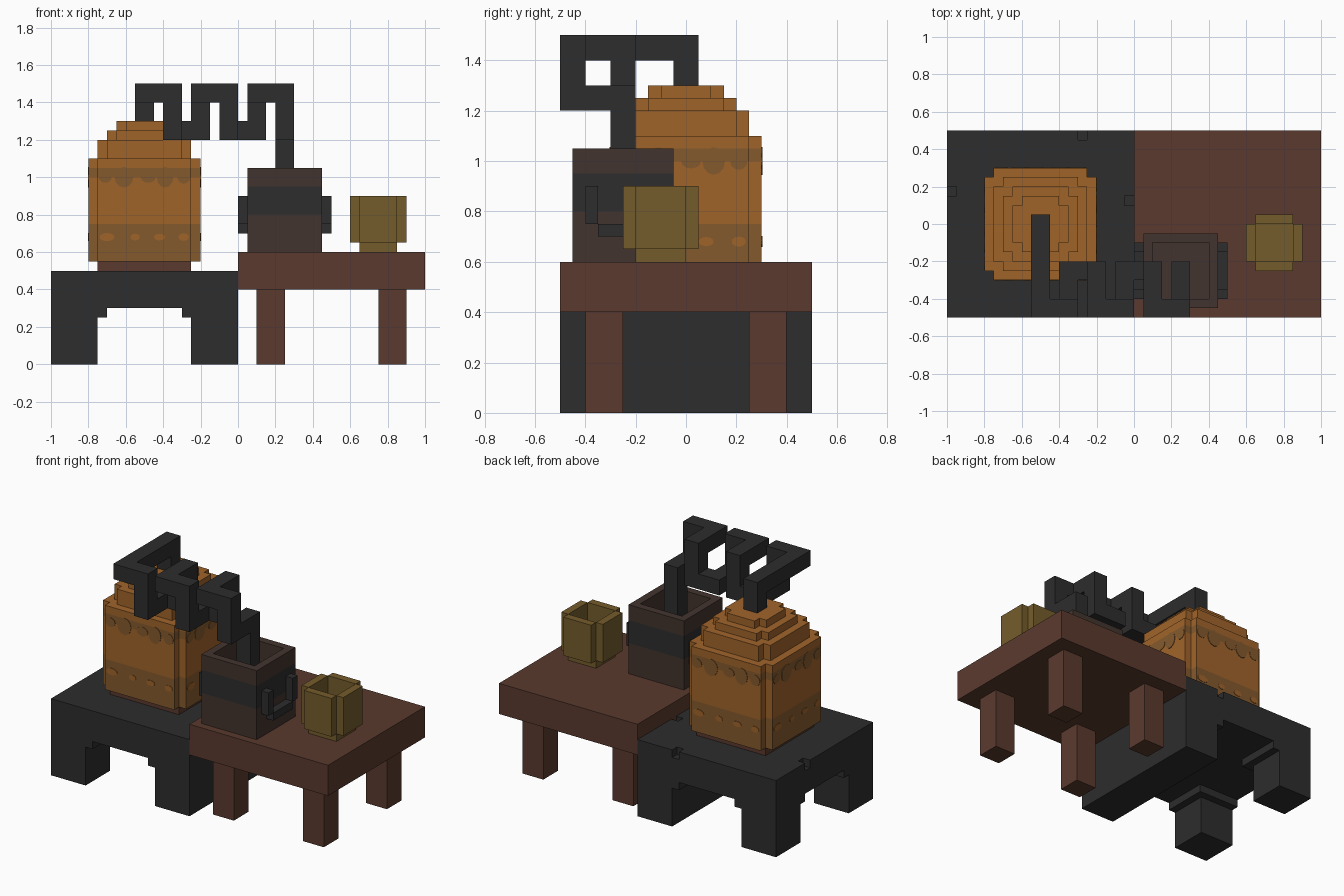
import bpy, bmesh, math
from mathutils import Matrix, Vector

if "Cube" in bpy.data.objects:
    bpy.data.objects.remove(bpy.data.objects["Cube"])


def linear(v):
    v /= 255
    return v / 12.92 if v <= 0.04045 else ((v + 0.055) / 1.055) ** 2.4


def material(name, *rgb):
    m = bpy.data.materials.new(name)
    m.use_nodes = True
    col = tuple(linear(v) for v in rgb) + (1,)
    m.diffuse_color = col
    m.node_tree.nodes["Principled BSDF"].inputs["Base Color"].default_value = col
    return m


IRON = material("dark iron", 45, 45, 45)
WOOD = material("red brown wood", 90, 58, 46)
ORANGE = material("orange", 160, 100, 42)
AMBER = material("dull amber", 133, 90, 45)
CLAY = material("dark clay", 66, 52, 46)
OLIVE = material("olive gold", 117, 92, 43)


def finish(name, bm, *mats):
    bmesh.ops.recalc_face_normals(bm, faces=bm.faces)
    me = bpy.data.meshes.new(name)
    bm.to_mesh(me)
    bm.free()
    for m in mats:
        me.materials.append(m)
    ob = bpy.data.objects.new(name, me)
    bpy.context.scene.collection.objects.link(ob)
    return ob


def add_box(bm, x, y, z):
    lo, hi = Vector((x[0], y[0], z[0])), Vector((x[1], y[1], z[1]))
    mat = Matrix.Translation((lo + hi) / 2) @ Matrix.Diagonal((*(hi - lo), 1))
    bmesh.ops.create_cube(bm, size=1, matrix=mat)


def boxes(name, mat, *specs):
    bm = bmesh.new()
    for s in specs:
        add_box(bm, *s)
    return finish(name, bm, mat)


def outline(h, notch):
    """Square of half size h, with square notches in its corners."""
    i = h - notch
    corner = [(h, i), (i, i), (i, h)] if notch else [(h, h)]
    pts = []
    for _ in range(4):
        pts += corner
        corner = [(-b, a) for a, b in corner]
    return pts


def stack(name, center, notch, levels, mats):
    """Loft rings of (height, half size, material of the faces above)."""
    bm = bmesh.new()
    rings = [[bm.verts.new((center[0] + a, center[1] + b, z))
              for a, b in outline(h, notch)] for z, h, _ in levels]
    for r, s, (_, _, idx) in zip(rings, rings[1:], levels):
        for k in range(len(r)):
            j = (k + 1) % len(r)
            bm.faces.new((r[k], r[j], s[j], s[k])).material_index = idx
    bm.faces.new(rings[0]).material_index = levels[0][2]
    bm.faces.new(rings[-1]).material_index = levels[-1][2]
    return finish(name, bm, *mats)


# Iron stand with stepped arches and chipped top edges
stand = boxes("iron_stand", IRON, ((-1, 0), (-.5, .5), (0, .5)))
cuts = [
    ((-.75, -.25), (-.6, .6), (-.1, .25)),
    ((-.7, -.3), (-.6, .6), (-.1, .3)),
    ((-1.1, -.5), (-.25, .25), (-.1, .25)),
    ((-1.1, -.5), (-.2, .2), (-.1, .3)),
    ((-1.1, -.95), (.15, .2), (.45, .6)),
    ((-.3, -.25), (.45, .6), (.45, .6)),
    ((-.05, .1), (.1, .15), (.45, .6)),
]
for c in cuts:
    cutter = boxes("stand_cutter", IRON, c)
    cutter.hide_render = True
    mod = stand.modifiers.new("cut", 'BOOLEAN')
    mod.operation, mod.solver, mod.object = 'DIFFERENCE', 'EXACT', cutter
    bpy.context.view_layer.objects.active = stand
    bpy.ops.object.modifier_apply(modifier=mod.name)
    bpy.data.objects.remove(cutter)

# Wooden table
boxes("table_top", WOOD, ((0, 1), (-.5, .5), (.4, .6)))
for side, x in (("right", .1), ("left", .75)):
    for end, y in (("front", -.4), ("back", .25)):
        boxes(f"table_leg_{end}_{side}", WOOD, ((x, x + .15), (y, y + .15), (0, .4)))

# Jar with stepped lid
boxes("jar_foot", WOOD, ((-.75, -.25), (-.25, .25), (.5, .55)))
JAR = (-.5, 0)
stack("jar", JAR, .05, [
    (.55, .3, 1), (.75, .3, 0), (1, .3, 1), (1.05, .3, 0), (1.1, .3, 0),
    (1.1, .25, 0), (1.2, .25, 0), (1.2, .2, 0), (1.25, .2, 0),
    (1.25, .15, 0), (1.3, .15, 0)], (ORANGE, AMBER))


def jar_discs(name, mat, z, spots):
    """Thin painted discs, repeated on the four jar sides."""
    bm = bmesh.new()
    for side in range(4):
        turn = Matrix.Translation((*JAR, 0)) @ Matrix.Rotation(side * math.pi / 2, 4, 'Z')
        for u, rx, rz in spots:
            m = (turn @ Matrix.Translation((u, -.3, z)) @ Matrix.Diagonal((rx, 1, rz, 1))
                 @ Matrix.Rotation(math.pi / 2, 4, 'X'))
            bmesh.ops.create_cone(bm, cap_ends=True, segments=12, radius1=1, radius2=1,
                                  depth=.006, matrix=m)
    return finish(name, bm, mat)


jar_discs("jar_drips", AMBER, 1,
          [(-.21, .035, .03), (-.11, .05, .055), (.02, .04, .03), (.11, .045, .055), (.21, .035, .035)])
jar_discs("jar_spots", ORANGE, .68,
          [(-.2, .04, .022), (-.05, .025, .018), (.08, .03, .018), (.21, .028, .02)])

# Coiled pipe: square tube along a zigzag path
path = [(-.5, 0, 1.3), (-.5, 0, 1.45), (-.5, -.45, 1.45)]
for x in (-.35, -.05, .25):
    path += [(x, -.45, 1.45), (x, -.45, 1.25), (x, -.25, 1.25)]
    if x < .2:
        path += [(x + .15, -.25, 1.25), (x + .15, -.25, 1.45), (x + .15, -.45, 1.45)]
path.append((.25, -.25, .75))
R = .05
pipe = []
for i, (p, q) in enumerate(zip(path, path[1:])):
    p, q = Vector(p), Vector(q)
    d = (q - p).normalized() * R
    a, b = (p + d if i else p), q + d
    pipe.append([(min(a[k], b[k]) - (0 if d[k] else R),
                  max(a[k], b[k]) + (0 if d[k] else R)) for k in range(3)])
boxes("coiled_pipe", IRON, *pipe)

# Open pot with banded walls and side handles
stack("pot", (.25, -.25), 0, [
    (.6, .2, 0), (.8, .2, 1), (.95, .2, 0), (1.05, .2, 0),
    (1.05, .15, 0), (.65, .15, 0)], (CLAY, IRON))
for side, x in (("right", 0), ("left", .45)):
    xs = (x, x + .05)
    boxes(f"pot_handle_{side}", IRON,
          (xs, (-.4, -.35), (.75, .9)), (xs, (-.15, -.1), (.75, .9)),
          (xs, (-.35, -.15), (.7, .75)))

# Mug made of four wall plates and a floor
boxes("mug", OLIVE,
      ((.65, .85), (-.2, 0), (.6, .65)),
      ((.6, .65), (-.2, 0), (.65, .9)), ((.85, .9), (-.2, 0), (.65, .9)),
      ((.65, .85), (-.25, -.2), (.65, .9)), ((.65, .85), (0, .05), (.65, .9)))
